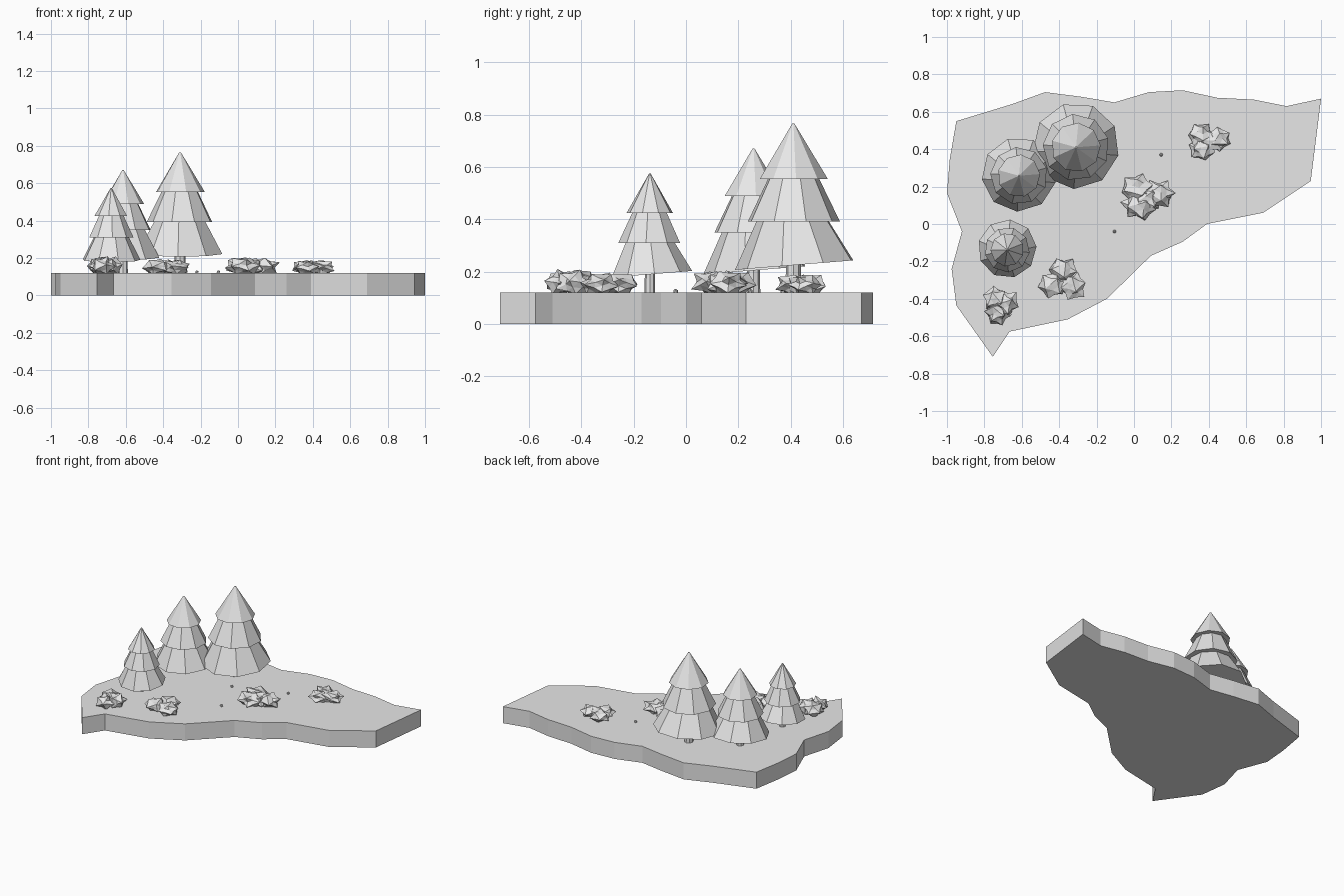
import bpy, bmesh, math, random
from mathutils import Vector, Matrix

random.seed(7)
cube = bpy.data.objects.get("Cube")
if cube:
    bpy.data.objects.remove(cube, do_unlink=True)

grey = bpy.data.materials.new("plain_grey")
grey.use_nodes = True
grey.diffuse_color = (0.8, 0.8, 0.8, 1)
grey.node_tree.nodes["Principled BSDF"].inputs["Base Color"].default_value = (0.8, 0.8, 0.8, 1)

GROUND = 0.12


def finish(name, bm):
    bmesh.ops.recalc_face_normals(bm, faces=bm.faces)
    mesh = bpy.data.meshes.new(name)
    bm.to_mesh(mesh)
    bm.free()
    mesh.materials.append(grey)
    obj = bpy.data.objects.new(name, mesh)
    bpy.context.collection.objects.link(obj)
    return obj


def frustum(bm, centre, z0, z1, r0, r1, sides, turn=0.0, tilt=0.0):
    """Faceted cone standing between two heights, optionally leaning."""
    m = (Matrix.Translation((*centre, (z0 + z1) / 2))
         @ Matrix.Rotation(tilt, 4, 'X') @ Matrix.Rotation(turn, 4, 'Z'))
    bmesh.ops.create_cone(bm, cap_ends=True, segments=sides, radius1=r0,
                          radius2=r1, depth=z1 - z0, matrix=m)


# Ground slab: coastline outline pulled upward
outline = [(-.95, .55), (-.655, .64), (-.475, .705), (-.28, .68), (-.105, .65),
           (.08, .705), (.26, .715), (.445, .675), (.64, .665), (.815, .63),
           (1, .67), (.945, .23), (.69, .06), (.39, 0), (.26, -.095),
           (.09, -.17), (-.145, -.4), (-.355, -.51), (-.665, -.575),
           (-.755, -.71), (-.95, -.435), (-.975, -.24), (-.92, -.04),
           (-1, .165), (-.985, .345)]
bm = bmesh.new()
base = bm.faces.new([bm.verts.new((x, y, 0)) for x, y in outline])
top = bmesh.ops.extrude_face_region(bm, geom=[base], use_keep_orig=True)
bmesh.ops.translate(bm, vec=(0, 0, GROUND),
                    verts=[g for g in top["geom"] if isinstance(g, bmesh.types.BMVert)])
finish("ground_slab", bm)


# Pine trees: trunk and three stacked skirts
def pine(name, centre, low, tip, radius, turn):
    bm = bmesh.new()
    trunk = radius * 0.13
    frustum(bm, centre, GROUND - 0.01, low + 0.08, trunk, trunk * 0.9, 8)
    finish(name + "_trunk", bm)
    bm = bmesh.new()
    h = tip - low
    tiers = [(0, .38, 1, .52), (.31, .67, .77, .36), (.61, 1, .57, .02)]
    for i, (a, b, r0, r1) in enumerate(tiers):
        frustum(bm, centre, low + a * h, low + b * h, radius * r0, radius * r1,
                9, turn + i * 0.5, 0.04 * (i - 1) * (i - 2))
    finish(name + "_foliage", bm)


pine("tall_pine", (-.31, .41), .225, .765, .232, .3)
pine("middle_pine", (-.615, .258), .205, .67, .2, 1.0)
pine("small_pine", (-.678, -.138), .19, .575, .157, .6)


# Bushes: overlapping spiky lumps
def bush(name, centre, half_x, half_y, height, lumps):
    bm = bmesh.new()
    for dx, dy, size in lumps:
        made = bmesh.ops.create_icosphere(bm, subdivisions=2, radius=1)["verts"]
        spin = Matrix.Rotation(random.uniform(0, 3), 3, 'Z') @ Matrix.Rotation(0.5, 3, 'X')
        spikes = {v for v in made if len(v.link_edges) == 5}
        for v in made:
            reach = random.uniform(.95, 1.1) if v in spikes else random.uniform(.66, .86)
            p = spin @ (v.co.normalized() * reach)
            z = GROUND + height * (0.4 + 0.6 * p.z) * (0.8 + 0.2 * size)
            v.co = Vector((centre[0] + half_x * (dx + p.x * size),
                           centre[1] + half_y * (dy + p.y * size),
                           max(z, GROUND - 0.005)))
    finish(name, bm)


round_clump = [(-.2, .3, .68), (.3, .12, .68), (-.1, -.35, .64)]
wide_clump = [(-.35, .35, .62), (-.3, -.35, .62), (.4, .15, .6), (0, 0, .6)]
three_clump = [(0, .4, .6), (-.4, -.2, .6), (.38, -.25, .6)]
bush("front_bush", (-.717, -.437), .108, .112, .1, round_clump)
bush("middle_bush", (-.38, -.3), .135, .125, .085, three_clump)
bush("wide_bush", (.072, .143), .152, .132, .095, wide_clump)
bush("back_bush", (.402, .44), .122, .105, .08, wide_clump)

# Pebbles
for i, (x, y) in enumerate([(.145, .37), (-.105, -.04), (-.22, .245)]):
    bm = bmesh.new()
    bmesh.ops.create_icosphere(bm, subdivisions=1, radius=0.01,
                               matrix=Matrix.Translation((x, y, GROUND + 0.005)))
    finish("pebble_%d" % (i + 1), bm)
